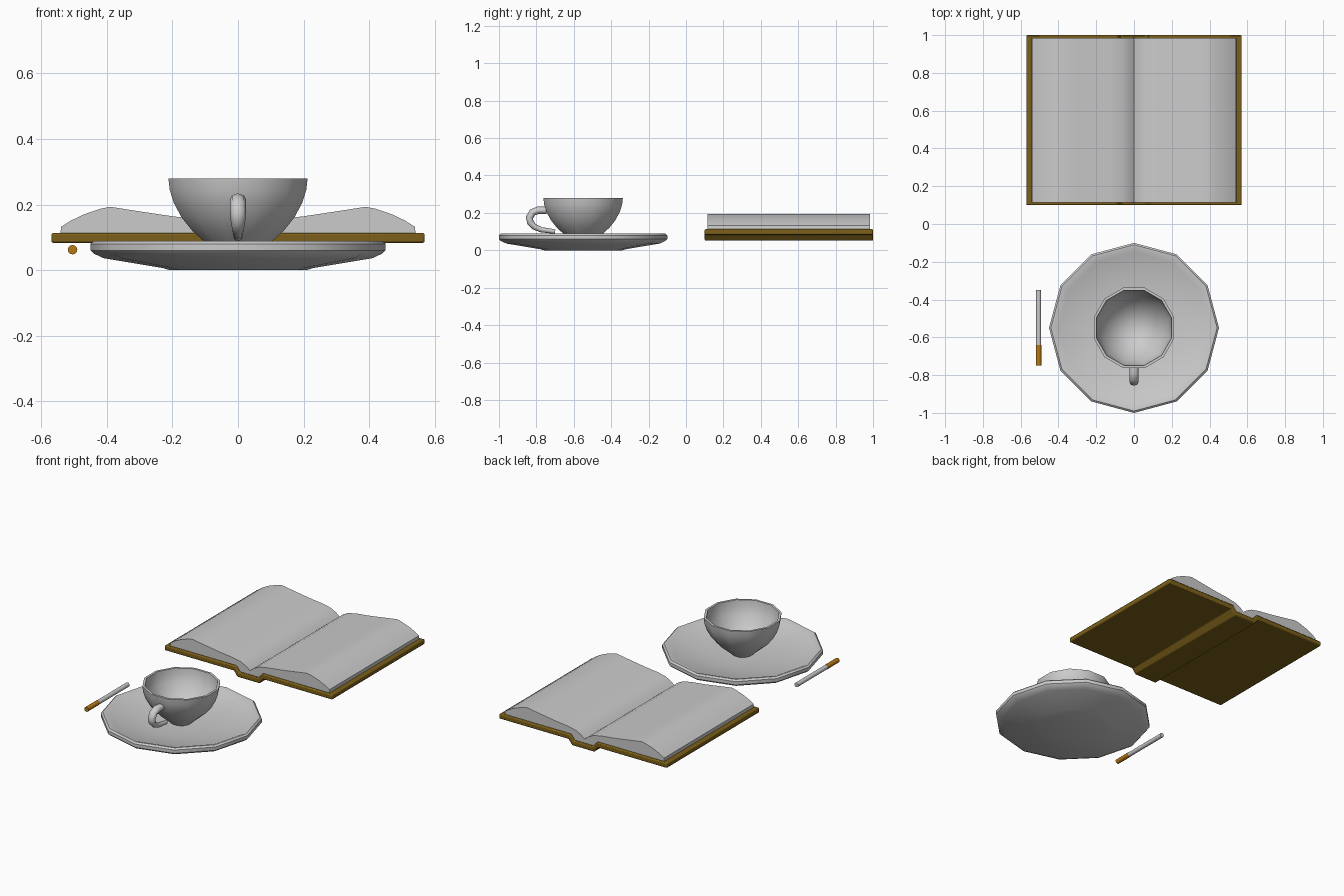
import bpy, bmesh, math
from mathutils import Vector, Matrix

if "Cube" in bpy.data.objects:
    bpy.data.objects.remove(bpy.data.objects["Cube"])


def material(name, rgb):
    m = bpy.data.materials.new(name)
    m.diffuse_color = (*rgb, 1)
    m.use_nodes = True
    m.node_tree.nodes["Principled BSDF"].inputs["Base Color"].default_value = m.diffuse_color
    return m


BROWN = material("cover_brown", (0.2, 0.115, 0.01))
ORANGE = material("filter_orange", (0.48, 0.19, 0.008))


def finish(name, bm, mat=None, bevel=0, angle=40):
    bmesh.ops.recalc_face_normals(bm, faces=bm.faces)
    me = bpy.data.meshes.new(name)
    bm.to_mesh(me)
    bm.free()
    ob = bpy.data.objects.new(name, me)
    bpy.context.collection.objects.link(ob)
    if mat:
        me.materials.append(mat)
    bpy.ops.object.select_all(action='DESELECT')
    ob.select_set(True)
    bpy.context.view_layer.objects.active = ob
    bpy.ops.object.shade_smooth_by_angle(angle=math.radians(angle))
    if bevel:
        b = ob.modifiers.new("bevel", 'BEVEL')
        b.width, b.segments, b.limit_method = bevel, 2, 'ANGLE'
    return ob


def skin(bm, rings):
    """Bridge consecutive closed rings with quads and cap both ends."""
    vs = [[bm.verts.new(p) for p in r] for r in rings]
    n = len(vs[0])
    for a, b in zip(vs, vs[1:]):
        for i in range(n):
            j = (i + 1) % n
            bm.faces.new((a[i], a[j], b[j], b[i]))
    bm.faces.new(vs[0])
    bm.faces.new(vs[-1])


def lathe(name, profile, cy, sides=12, turn=0.0, angle=40):
    bm = bmesh.new()
    skin(bm, [[(r * math.cos(turn + math.tau * i / sides),
                cy + r * math.sin(turn + math.tau * i / sides), z)
               for i in range(sides)] for r, z in profile])
    return finish(name, bm, angle=angle)


def slab(name, profile, y0, y1, mat=None, bevel=0):
    """Extrude an x-z outline along y."""
    bm = bmesh.new()
    skin(bm, [[(x, y, z) for x, z in profile] for y in (y0, y1)])
    return finish(name, bm, mat, bevel)


def mirrored(half):
    """Extend a right-hand line to the left; a point on x=0 is not repeated."""
    return [(-x, z) for x, z in reversed(half) if x > 0] + half


# saucer
lathe("saucer", [(0.21, 0), (0.23, 0.006), (0.41, 0.036), (0.44, 0.05), (0.45, 0.06),
                 (0.45, 0.08), (0.44, 0.089), (0.43, 0.089), (0.40, 0.076),
                 (0.27, 0.058), (0.21, 0.046), (0.05, 0.046)], -0.55)

# cup
lathe("cup", [(0.06, 0.047), (0.075, 0.06), (0.108, 0.088), (0.145, 0.12), (0.178, 0.16),
              (0.203, 0.205), (0.216, 0.245), (0.22, 0.28), (0.206, 0.28), (0.202, 0.245),
              (0.188, 0.205), (0.162, 0.16), (0.13, 0.12), (0.09, 0.088), (0.04, 0.066)],
      -0.55, turn=math.radians(15))

# cup handle: tapered tube, each point is y, z, half thickness, half width
path = [(-0.745, 0.213, 0.02, 0.025), (-0.79, 0.214, 0.02, 0.025), (-0.82, 0.203, 0.02, 0.025),
        (-0.837, 0.175, 0.02, 0.024), (-0.832, 0.148, 0.018, 0.022),
        (-0.81, 0.125, 0.016, 0.018), (-0.775, 0.11, 0.014, 0.015), (-0.70, 0.1, 0.012, 0.013)]
bm = bmesh.new()
rings = []
for k, (y, z, t, w) in enumerate(path):
    a, b = path[max(k - 1, 0)], path[min(k + 1, len(path) - 1)]
    d = Vector((0, b[0] - a[0], b[1] - a[1])).normalized()
    n = Vector((0, -d.z, d.y))
    rings.append([Vector((0, y, z)) + n * t * math.sin(math.tau * i / 8)
                  + Vector((w * math.cos(math.tau * i / 8), 0, 0)) for i in range(8)])
skin(bm, rings)
finish("cup_handle", bm, angle=60)

# book cover with a dropped spine
top = mirrored([(0.065, 0.081), (0.09, 0.113), (0.57, 0.113)])
bottom = mirrored([(0.075, 0.051), (0.1, 0.083), (0.57, 0.083)])
slab("book_cover", top + bottom[::-1], 0.1, 1.0, BROWN, bevel=0.006)

# open pages
page_top = mirrored([(0, 0.105), (0.025, 0.125), (0.06, 0.143), (0.12, 0.155), (0.2, 0.164),
                     (0.3, 0.179), (0.39, 0.193), (0.42, 0.187), (0.47, 0.17),
                     (0.51, 0.151), (0.54, 0.132)])
page_bottom = mirrored([(0.065, 0.08), (0.09, 0.112), (0.542, 0.112)])
slab("book_pages", page_top + page_bottom[::-1], 0.115, 0.985)


# cigarette lying along y
def rod(name, y0, y1, r, mat=None):
    bm = bmesh.new()
    bmesh.ops.create_cone(bm, cap_ends=True, segments=12, radius1=r, radius2=r, depth=y1 - y0,
                          matrix=Matrix.Translation((-0.505, (y0 + y1) / 2, 0.062))
                          @ Matrix.Rotation(math.pi / 2, 4, 'X'))
    finish(name, bm, mat)


rod("cigarette_filter", -0.75, -0.64, 0.0145, ORANGE)
rod("cigarette_paper", -0.64, -0.35, 0.0135)
